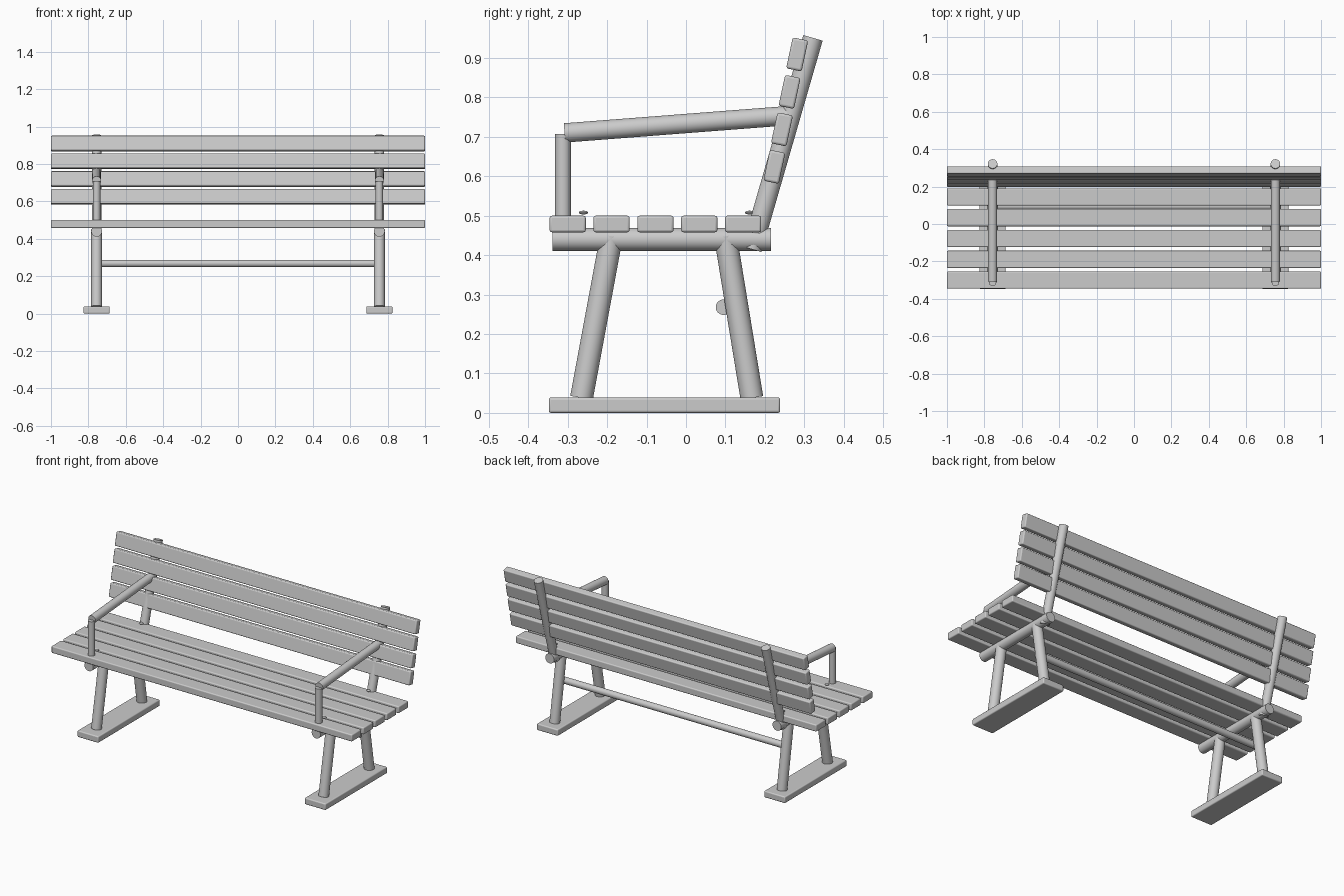
import bpy
import math
from mathutils import Vector

if "Cube" in bpy.data.objects:
    bpy.data.objects.remove(bpy.data.objects["Cube"])

FRAME_X = 0.756


def finish(obj, name):
    obj.name = name
    bpy.ops.object.shade_smooth_by_angle(angle=math.radians(35))
    return obj


def board(name, center, size, tilt=0.0, bevel=0.006):
    # rounded-edge plank
    bpy.ops.mesh.primitive_cube_add(size=1, location=center)
    obj = bpy.context.object
    obj.scale = size
    bpy.ops.object.transform_apply(location=False, rotation=False, scale=True)
    obj.rotation_euler.x = tilt
    mod = obj.modifiers.new("rounded_edges", 'BEVEL')
    mod.width = bevel
    mod.segments = 3
    return finish(obj, name)


def tube(name, start, end, radius):
    # round bar between two points
    a, b = Vector(start), Vector(end)
    bpy.ops.mesh.primitive_cylinder_add(vertices=32, radius=radius,
                                        depth=(b - a).length, location=(a + b) / 2)
    obj = bpy.context.object
    obj.rotation_euler = (b - a).to_track_quat('Z', 'Y').to_euler()
    return finish(obj, name)


# Seat slats
for i in range(5):
    board(f"seat_slat_{i + 1}", (0, -0.3 + i * 0.1112, 0.479), (2, 0.092, 0.042))

# Backrest slats, leaning back
for i in range(4):
    board(f"back_slat_{i + 1}", (0, 0.224 + i * 0.0193, 0.624 + i * 0.095),
          (2, 0.04, 0.08), tilt=math.radians(-12))

# Two side frames: name, (y, z) start, (y, z) end, radius
bars = [
    ("seat_rail", (-0.338, 0.44), (0.216, 0.44), 0.029),
    ("front_leg", (-0.265, 0.038), (-0.189, 0.448), 0.029),
    ("rear_leg", (0.167, 0.038), (0.100, 0.448), 0.029),
    ("back_post", (0.167, 0.415), (0.322, 0.951), 0.0255),
    ("arm_support", (-0.312, 0.45), (-0.312, 0.707), 0.020),
    ("armrest", (-0.308, 0.710), (0.262, 0.754), 0.0245),
]
for side, x in (("left", -FRAME_X), ("right", FRAME_X)):
    for name, (y0, z0), (y1, z1), radius in bars:
        tube(f"{name}_{side}", (x, y0, z0), (x, y1, z1), radius)
    board(f"foot_{side}", (x, -0.0545, 0.0195), (0.14, 0.587, 0.039), bevel=0.006)
    # Bolt heads on the seat
    for label, y in (("front", -0.26), ("rear", 0.161)):
        bpy.ops.mesh.primitive_uv_sphere_add(segments=16, ring_count=8,
                                             radius=0.012, location=(x, y, 0.508))
        bolt = bpy.context.object
        bolt.scale.z = 0.4
        finish(bolt, f"{label}_bolt_{side}")

# Stretcher between the rear legs
tube("stretcher", (-0.75, 0.095, 0.268), (0.75, 0.095, 0.268), 0.0195)
